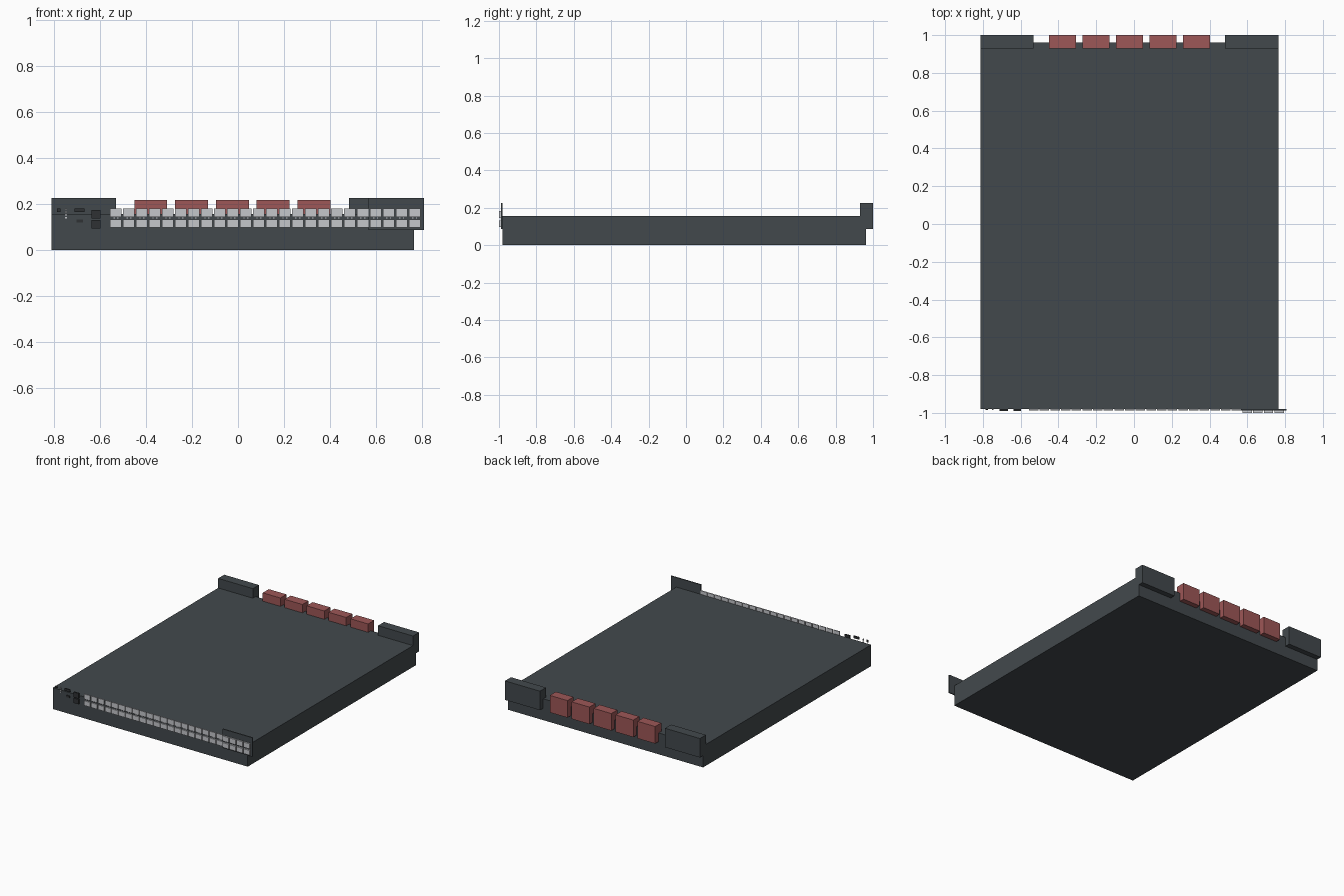
import bpy, bmesh
from mathutils import Matrix, Vector

if "Cube" in bpy.data.objects:
    bpy.data.objects.remove(bpy.data.objects["Cube"])


def material(name, rgb):
    m = bpy.data.materials.new(name)
    m.diffuse_color = (*rgb, 1)
    m.use_nodes = True
    m.node_tree.nodes["Principled BSDF"].inputs["Base Color"].default_value = m.diffuse_color
    return m


CHARCOAL = material("charcoal", (0.055, 0.066, 0.073))
BLACK = material("dark grey", (0.028, 0.031, 0.034))
RED = material("dull red", (0.34, 0.095, 0.095))
GREY = material("light grey", (0.56, 0.57, 0.60))


def boxes(name, mat, specs):
    """One object made of boxes given as (x0, x1, y0, y1, z0, z1)."""
    bm = bmesh.new()
    for x0, x1, y0, y1, z0, z1 in specs:
        mid = Vector((x0 + x1, y0 + y1, z0 + z1)) / 2
        size = Matrix.Diagonal((x1 - x0, y1 - y0, z1 - z0, 1))
        bmesh.ops.create_cube(bm, size=1, matrix=Matrix.Translation(mid) @ size)
    mesh = bpy.data.meshes.new(name)
    bm.to_mesh(mesh)
    bm.free()
    mesh.materials.append(mat)
    ob = bpy.data.objects.new(name, mesh)
    bpy.context.collection.objects.link(ob)
    return ob


FRONT, BACK = -0.98, 0.962

# Main chassis
boxes("chassis", CHARCOAL, [(-0.812, 0.765, FRONT, BACK, 0, 0.156)])

# Two power supplies and five fan modules along the rear
for side, x0, x1 in (("left", -0.812, -0.531), ("right", 0.482, 0.765)):
    boxes("power_supply_" + side, CHARCOAL, [(x0, x1, 0.93, 1.0, 0.087, 0.226)])
for i in range(5):
    x = -0.451 + i * 0.1775
    boxes(f"fan_module_{i + 1}", RED, [(x, x + 0.143, 0.93, 1.0, 0.092, 0.217)])

# Uplink plate at the right end of the front
boxes("uplink_plate", CHARCOAL, [(0.567, 0.808, FRONT - 0.008, FRONT, 0.087, 0.226)])

# Two rows of 24 ports; the last four columns sit on the uplink plate
ports, uplinks, lights = [], [], []
for col in range(24):
    x = -0.556 + col * 0.0565
    on_plate = col >= 20
    y = FRONT - 0.008 if on_plate else FRONT
    depth = 0.012 if on_plate else 0.008
    for z0, z1 in ((0.098, 0.133), (0.145, 0.182)):
        (uplinks if on_plate else ports).append((x, x + 0.05, y - depth, y, z0, z1))
    # Small status lights between the rows
    for dx in (0.014, 0.030):
        lights.append((x + dx, x + dx + 0.006, y - 0.004, y, 0.137, 0.142))
boxes("network_ports", GREY, ports)
boxes("uplink_ports", GREY, uplinks)
boxes("port_lights", GREY, lights)

# Management sockets and button at the left end of the front
boxes("management_sockets", BLACK, [
    (-0.637, -0.598, FRONT - 0.01, FRONT, 0.095, 0.131),
    (-0.637, -0.598, FRONT - 0.01, FRONT, 0.137, 0.175),
    (-0.712, -0.668, FRONT - 0.01, FRONT, 0.166, 0.182),
    (-0.703, -0.674, FRONT - 0.006, FRONT, 0.119, 0.133)])
boxes("reset_button", BLACK, [(-0.787, -0.773, FRONT - 0.006, FRONT, 0.165, 0.181)])

# Column of system status lights
boxes("status_lights", GREY, [
    (-0.752, -0.744, FRONT - 0.005, FRONT, z, z + 0.007)
    for z in (0.138, 0.150, 0.162, 0.174)])
